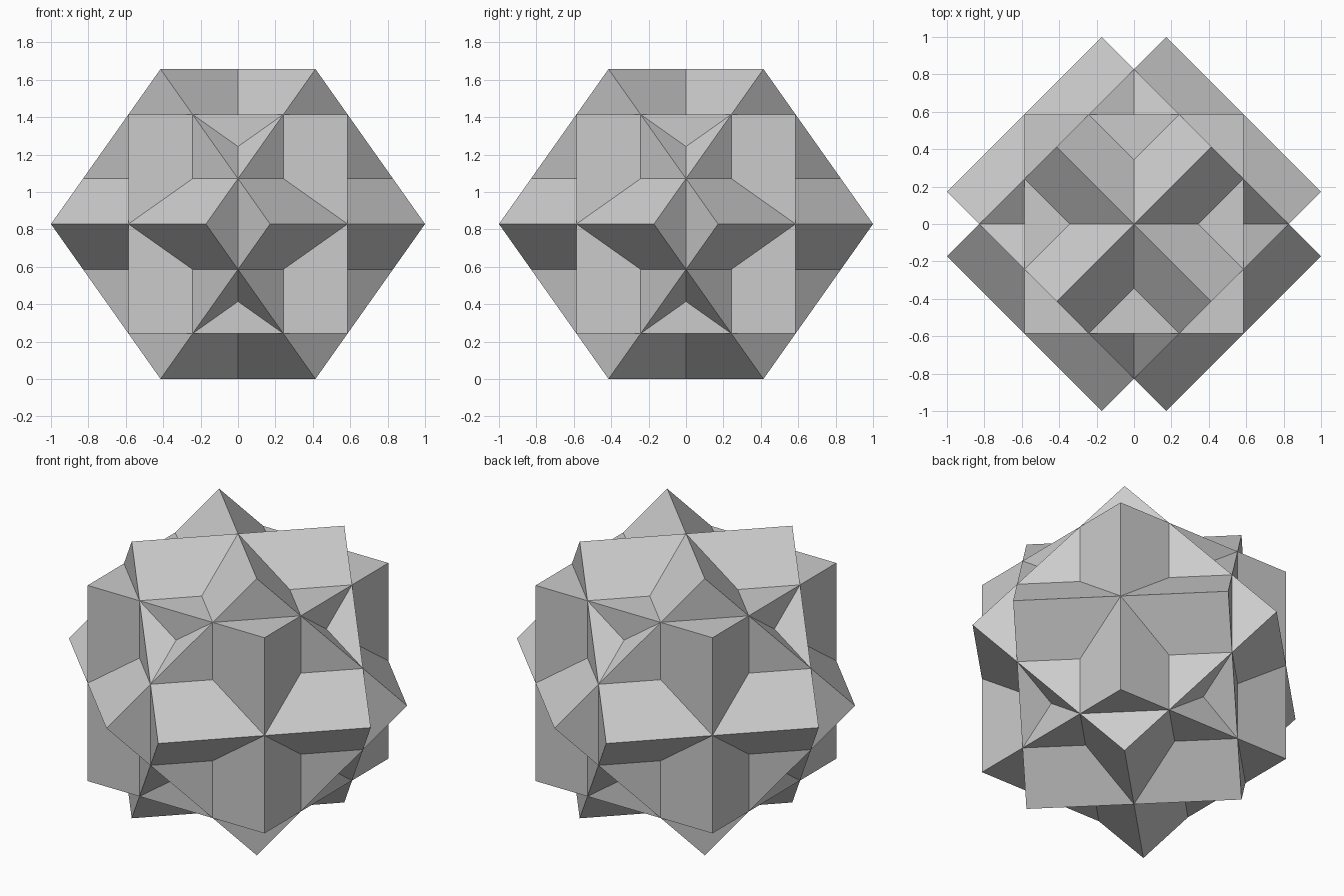
import bpy
from math import radians, sqrt

if "Cube" in bpy.data.objects:
    bpy.data.objects.remove(bpy.data.objects["Cube"])

EDGE = 2 * sqrt(2) / (1 + sqrt(2))   # cube edge so the whole spans 2 units
MID = EDGE / sqrt(2)                 # height of the shared centre


def cube(name, rotation):
    bpy.ops.mesh.primitive_cube_add(size=EDGE, location=(0, 0, MID), rotation=rotation)
    ob = bpy.context.object
    ob.name = name
    return ob


# Upright cube at the core
star = cube("three_cube_star", (0, 0, 0))

# Two cubes tipped onto an edge, turned to the two diagonals, merged into the core
for side, angle in (("left", -45), ("right", 45)):
    tipped = cube("tipped_cube_" + side, (radians(45), 0, radians(angle)))
    mod = star.modifiers.new("merge_" + side, 'BOOLEAN')
    mod.operation = 'UNION'
    mod.solver = 'EXACT'
    mod.object = tipped
    bpy.context.view_layer.objects.active = star
    bpy.ops.object.modifier_apply(modifier=mod.name)
    bpy.data.objects.remove(tipped)
